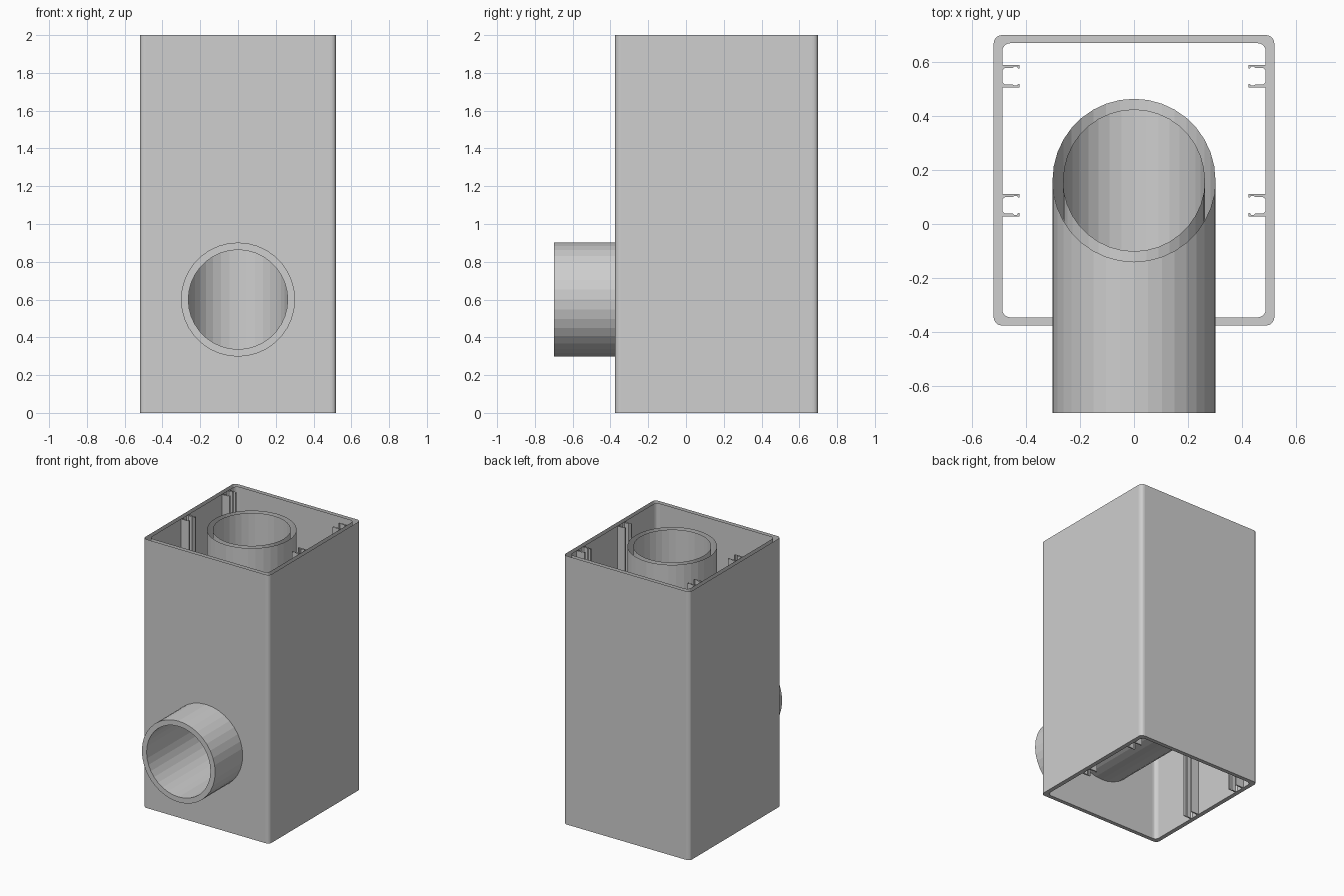
import bpy, bmesh
from math import cos, sin, pi

if "Cube" in bpy.data.objects:
    bpy.data.objects.remove(bpy.data.objects["Cube"])

HEIGHT = 2.0
MID_Y = 0.162       # centre of the housing and of the upright pipe
AXIS_Z = 0.6        # height of the outlet axis
OUTER_R, INNER_R = 0.302, 0.263
SEGMENTS = 36

grey = bpy.data.materials.new("light_grey")
grey.use_nodes = True
colour = (0.62, 0.62, 0.62, 1)
grey.diffuse_color = colour
grey.node_tree.nodes["Principled BSDF"].inputs["Base Color"].default_value = colour


def loft(name, loops, closed=False, cap_end=False):
    """Join successive point loops with quads."""
    bm = bmesh.new()
    rings = [[bm.verts.new(p) for p in loop] for loop in loops]
    pairs = list(zip(rings, rings[1:]))
    if closed:
        pairs.append((rings[-1], rings[0]))
    for a, b in pairs:
        for i in range(len(a)):
            j = (i + 1) % len(a)
            bm.faces.new((a[i], b[i], b[j], a[j]))
    if cap_end:
        bm.faces.new(rings[-1][::-1])
    mesh = bpy.data.meshes.new(name)
    bm.to_mesh(mesh)
    bm.free()
    mesh.materials.append(grey)
    obj = bpy.data.objects.new(name, mesh)
    bpy.context.collection.objects.link(obj)
    return obj


def rounded_rect(hx, hy, r, z, steps=5):
    """Anticlockwise rounded rectangle around the housing centre."""
    points = []
    for k, (sx, sy) in enumerate([(1, 1), (-1, 1), (-1, -1), (1, -1)]):
        for s in range(steps + 1):
            a = (k + s / steps) * pi / 2
            points.append((sx * (hx - r) + r * cos(a),
                           MID_Y + sy * (hy - r) + r * sin(a), z))
    return points


def pipe_ring(r, place):
    """Ring of pipe points; place maps the sideways and upward offset."""
    angles = [2 * pi * i / SEGMENTS for i in range(SEGMENTS)]
    return [place(r * cos(a), r * sin(a)) for a in angles]


def at_outlet(x, t):
    return (x, -0.7, AXIS_Z + t)


def at_mitre(x, t):
    return (x, MID_Y - t, AXIS_Z + t)


def at_top(x, t):
    return (x, MID_Y - t, HEIGHT)


# Square housing with thick walls
housing = loft("housing", [
    rounded_rect(0.52, 0.538, 0.03, HEIGHT),
    rounded_rect(0.52, 0.538, 0.03, 0),
    rounded_rect(0.488, 0.508, 0.03, 0),
    rounded_rect(0.488, 0.508, 0.03, HEIGHT)], closed=True)

# Round opening in the front wall
cutter = loft("opening_cutter", [
    pipe_ring(OUTER_R, lambda x, t: (x, -0.6, AXIS_Z + t)),
    pipe_ring(OUTER_R, lambda x, t: (x, -0.1, AXIS_Z + t))], cap_end=True)
bm = bmesh.new()
bm.from_mesh(cutter.data)
bmesh.ops.holes_fill(bm, edges=bm.edges[:], sides=0)
bmesh.ops.recalc_face_normals(bm, faces=bm.faces[:])
bm.to_mesh(cutter.data)
bm.free()
cutter.hide_render = True
cut = housing.modifiers.new("opening", "BOOLEAN")
cut.operation = "DIFFERENCE"
cut.solver = "EXACT"
cut.object = cutter
bpy.context.view_layer.objects.active = housing
bpy.ops.object.modifier_apply(modifier=cut.name)
bpy.data.objects.remove(cutter)

# Open the rim, which has no top face
bm = bmesh.new()
bm.from_mesh(housing.data)
rim = [f for f in bm.faces if f.calc_center_median().z > HEIGHT - 0.01]
bmesh.ops.delete(bm, geom=rim, context="FACES_ONLY")
bm.to_mesh(housing.data)
bm.free()

# Mitred elbow pipe, from the upright inlet to the front outlet
loft("elbow_pipe", [
    pipe_ring(INNER_R, at_top),
    pipe_ring(INNER_R, at_mitre),
    pipe_ring(INNER_R, at_outlet),
    pipe_ring(OUTER_R, at_outlet),
    pipe_ring(OUTER_R, at_mitre),
    pipe_ring(OUTER_R, at_top)])

# Slotted rails on the side walls: two lipped arms each
ARM = [(0.488, 0.042), (0.424, 0.042), (0.424, 0.029), (0.43, 0.029),
       (0.433, 0.035), (0.444, 0.035), (0.449, 0.031), (0.478, 0.031),
       (0.488, 0.022)]
for side, side_name in ((1, "left"), (-1, "right")):
    for rail_y, place_name in ((0.069, "front"), (0.548, "back")):
        for flip, arm_name in ((1, "rear"), (-1, "fore")):
            outline = [(side * x, rail_y + flip * y) for x, y in ARM]
            if side * flip < 0:
                outline.reverse()
            loft(f"{side_name}_{place_name}_rail_{arm_name}_arm",
                 [[(x, y, z) for x, y in outline] for z in (HEIGHT, 0)],
                 cap_end=True)
